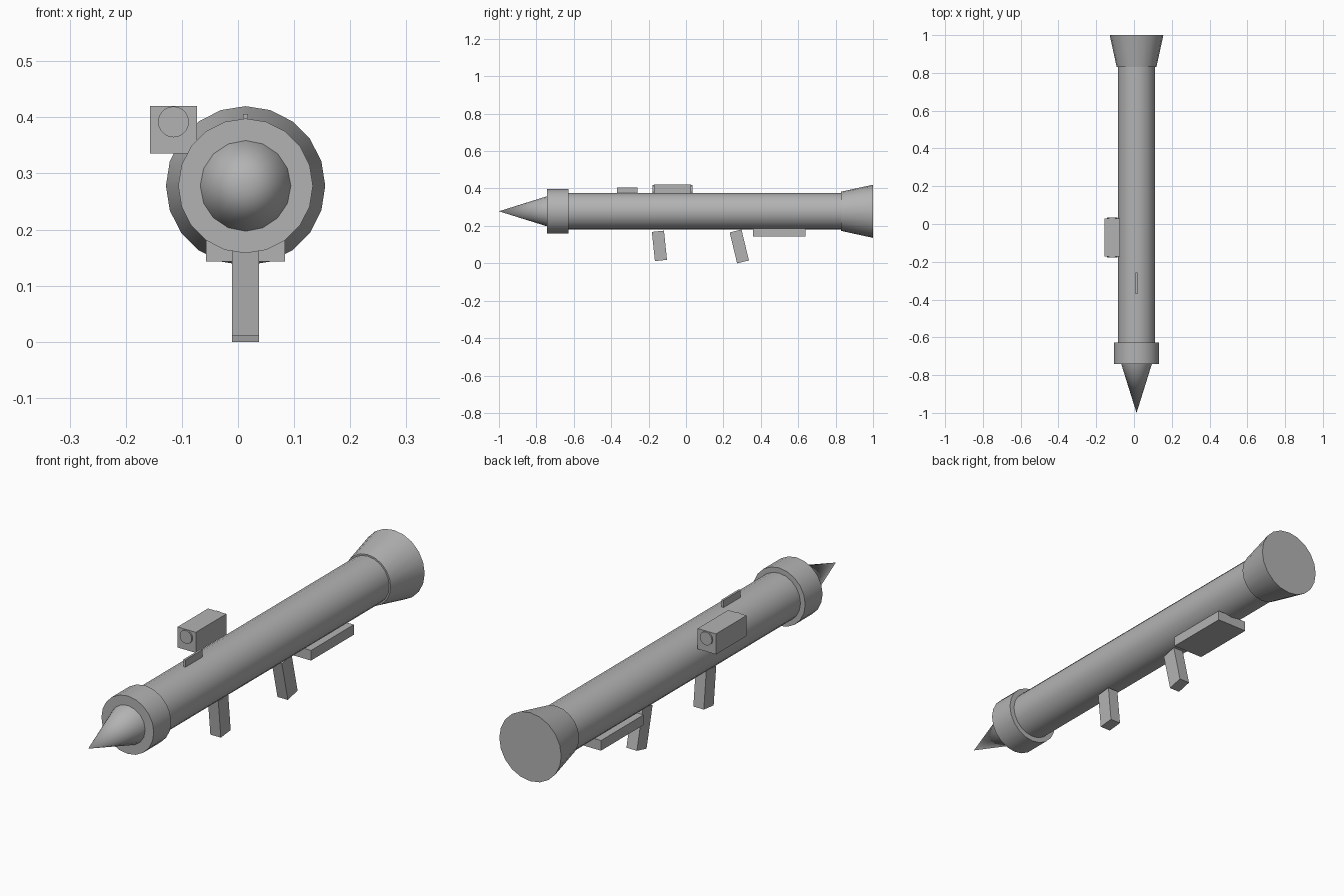
import bpy
import bmesh
from math import radians
from mathutils import Matrix, Vector

cube = bpy.data.objects.get("Cube")
if cube:
    bpy.data.objects.remove(cube, do_unlink=True)

# Single colour
GREY = (0.45, 0.45, 0.45, 1)
mat = bpy.data.materials.new("plain grey")
mat.use_nodes = True
mat.diffuse_color = GREY
mat.node_tree.nodes["Principled BSDF"].inputs["Base Color"].default_value = GREY

AXIS_X, AXIS_Z = 0.0135, 0.278


def finish(name, bm, smooth=False):
    mesh = bpy.data.meshes.new(name)
    bm.to_mesh(mesh)
    bm.free()
    mesh.materials.append(mat)
    obj = bpy.data.objects.new(name, mesh)
    bpy.context.collection.objects.link(obj)
    if smooth:
        bpy.ops.object.select_all(action="DESELECT")
        obj.select_set(True)
        bpy.context.view_layer.objects.active = obj
        bpy.ops.object.shade_smooth_by_angle(angle=radians(30))
    return obj


def round_part(name, front, back, r_front, r_back, sides=20, x=AXIS_X, z=AXIS_Z):
    """Capped cylinder or cone lying along y."""
    bm = bmesh.new()
    place = Matrix.Translation((x, (front + back) / 2, z)) @ Matrix.Rotation(radians(90), 4, "X")
    bmesh.ops.create_cone(bm, cap_ends=True, segments=sides, radius1=r_back,
                          radius2=r_front, depth=back - front, matrix=place)
    return finish(name, bm, True)


def box(name, centre, size, tilt=0):
    bm = bmesh.new()
    place = (Matrix.Translation(centre) @ Matrix.Rotation(radians(tilt), 4, "X")
             @ Matrix.Diagonal(Vector((*size, 1))))
    bmesh.ops.create_cube(bm, size=1, matrix=place)
    return finish(name, bm)


# Tube, muzzle collar, pointed nose and rear flare
round_part("main_tube", -0.66, 0.85, 0.0985, 0.0985)
round_part("muzzle_collar", -0.742, -0.628, 0.12, 0.12)
round_part("nose_cone", -1, -0.735, 0, 0.083, sides=16)
round_part("rear_flare", 0.83, 1, 0.105, 0.142)

# Sighting box with a lens at each end, and the thin front sight
box("sight_box", (-0.115, -0.072, 0.378), (0.084, 0.2, 0.085))
round_part("sight_lenses", -0.178, 0.034, 0.0275, 0.0275, x=-0.115, z=0.392)
box("front_sight", (AXIS_X, -0.314, 0.388), (0.009, 0.112, 0.036))

# Grips and shoulder rest underneath
box("front_grip", (AXIS_X, -0.142, 0.093), (0.048, 0.065, 0.157), tilt=6)
box("rear_grip", (AXIS_X, 0.285, 0.09), (0.048, 0.065, 0.17), tilt=13.5)
box("shoulder_rest", (AXIS_X, 0.498, 0.164), (0.141, 0.28, 0.042))
